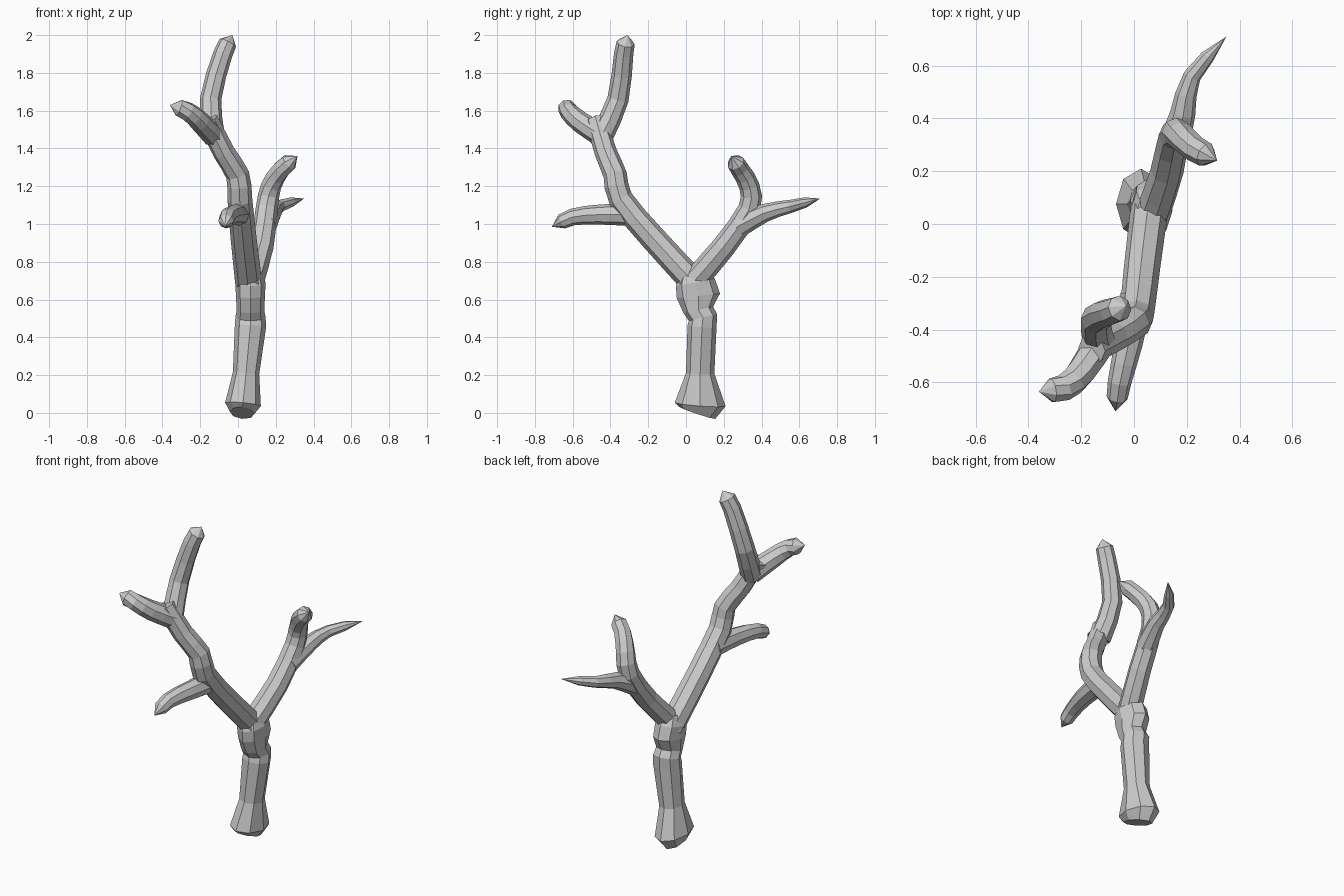
import bpy, bmesh, math
from mathutils import Vector

if "Cube" in bpy.data.objects:
    bpy.data.objects.remove(bpy.data.objects["Cube"])

SIDES = 8


def limb(name, rings):
    """Faceted tube through rings of (centre, half width, half depth); zero width makes a point."""
    bm = bmesh.new()
    pts = [r[0] for r in rings]
    loops = []
    for i, (p, w, d) in enumerate(rings):
        if w == 0:
            loops.append([bm.verts.new(p)])
            continue
        t = (pts[min(i + 1, len(pts) - 1)] - pts[max(i - 1, 0)]).normalized()
        u = Vector((1, 0, 0))
        u = (u - t * u.dot(t)).normalized()
        v = t.cross(u)
        angles = [math.tau * k / SIDES for k in range(SIDES)]
        loops.append([bm.verts.new(p + u * w * math.cos(a) + v * d * math.sin(a)) for a in angles])
    for a, b in zip(loops, loops[1:]):
        for k in range(SIDES):
            n = (k + 1) % SIDES
            bm.faces.new((a[k], a[n], b[0]) if len(b) == 1 else (a[k], a[n], b[n], b[k]))
    bm.faces.new(loops[0][::-1])
    if len(loops[-1]) > 1:
        bm.faces.new(loops[-1])
    bmesh.ops.recalc_face_normals(bm, faces=bm.faces)
    me = bpy.data.meshes.new(name)
    bm.to_mesh(me)
    bm.free()
    ob = bpy.data.objects.new(name, me)
    bpy.context.collection.objects.link(ob)
    return ob


def branch(name, r0, r1, path, pointed=True):
    """Branch along a smoothed path, tapering from r0 to r1 and closing to a tip."""
    p = [Vector(q) for q in path]
    p = [p[0] * 2 - p[1]] + p + [p[-1] * 2 - p[-2]]
    fine = []
    for a, b, c, d in zip(p, p[1:], p[2:], p[3:]):
        fine += [b, (b + c) * 0.5625 - (a + d) * 0.0625]
    fine.append(p[-2])
    last = len(fine) - 1
    rings = []
    for i, q in enumerate(fine):
        r = r0 + (r1 - r0) * i / last
        if pointed and i == last:
            r = 0
        rings.append((q, r, r))
    return limb(name, rings)


# Trunk with flared foot and bark ledges: height, y centre, half width, half depth
profile = [(0, .06, .065, .1), (.045, .075, .095, .135), (.21, .075, .07, .075),
           (.46, .085, .083, .077), (.505, .09, .08, .077), (.545, .065, .073, .08),
           (.62, .065, .077, .115), (.69, .05, .08, .105), (.75, .04, .06, .07)]
trunk = limb("bare_tree", [(Vector((.022 + .044 * min(1, z / .45), y, z)), w, d)
                           for z, y, w, d in profile])

branches = [
    branch("front_branch", .072, .056, [
        (.06, .07, .66), (.03, -.17, .92), (.01, -.345, 1.13),
        (-.002, -.375, 1.26), (-.075, -.425, 1.38), (-.16, -.475, 1.55)], False),
    branch("top_branch", .062, .046, [
        (-.13, -.45, 1.46), (-.145, -.36, 1.66), (-.08, -.33, 1.9), (-.03, -.31, 2.0)]),
    branch("hooked_twig", .062, .045, [
        (-.13, -.45, 1.47), (-.2, -.56, 1.54), (-.265, -.62, 1.595), (-.36, -.635, 1.63)]),
    branch("drooping_twig", .062, .036, [
        (.01, -.27, 1.05), (-.02, -.45, 1.05), (-.055, -.6, 1.037), (-.07, -.71, .985)]),
    branch("rear_branch", .068, .045, [
        (.06, .01, .66), (.125, .2, .88), (.152, .335, 1.08),
        (.175, .335, 1.2), (.23, .285, 1.29), (.315, .24, 1.36)]),
    branch("outward_twig", .062, .02, [
        (.145, .28, .99), (.185, .42, 1.06), (.22, .56, 1.095), (.35, .71, 1.135)]),
]

# Fuse the limbs into one skin
bpy.context.view_layer.objects.active = trunk
for b in branches:
    m = trunk.modifiers.new("join", 'BOOLEAN')
    m.operation = 'UNION'
    m.solver = 'EXACT'
    m.object = b
    bpy.ops.object.modifier_apply(modifier=m.name)
    bpy.data.objects.remove(b)
